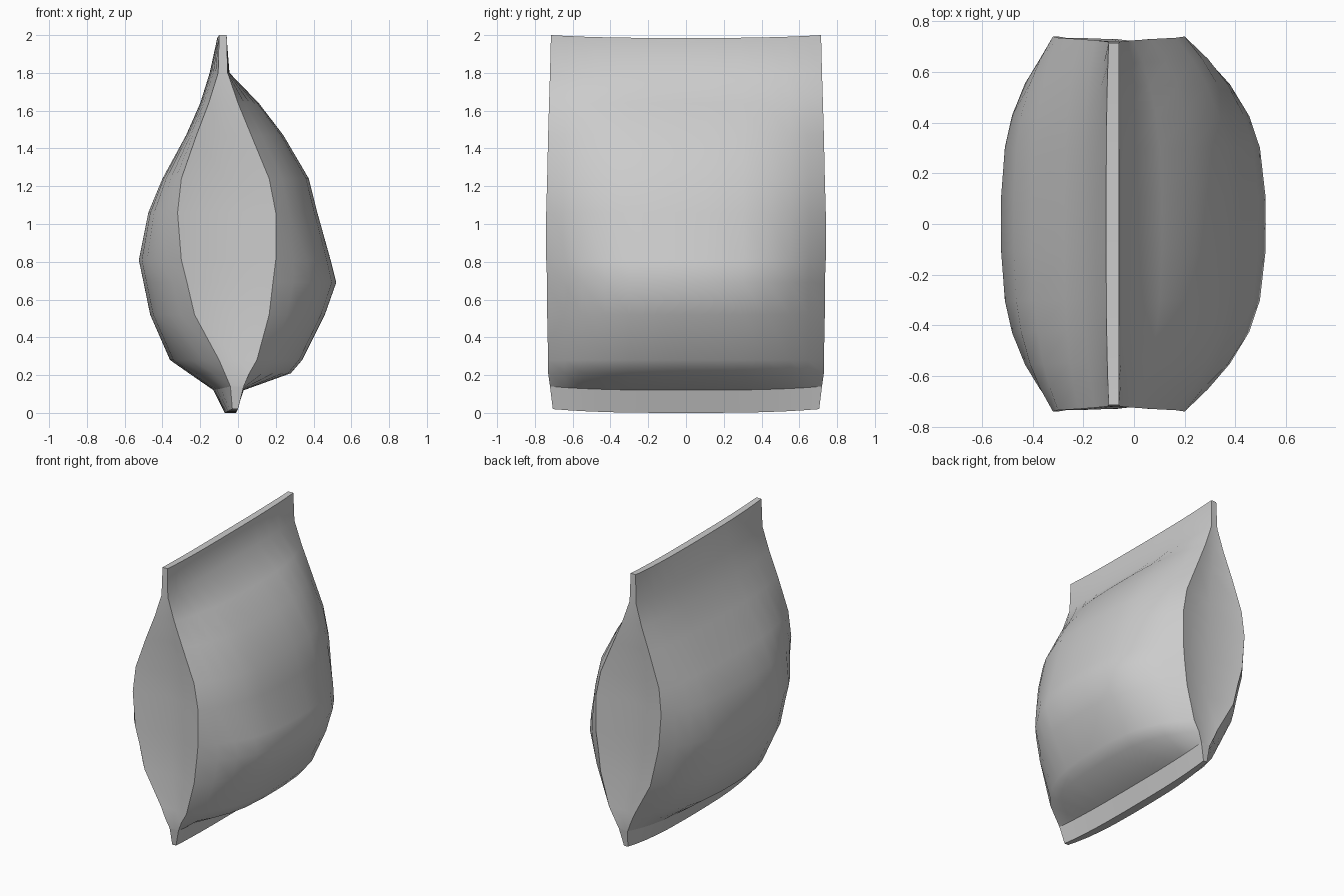
import bpy
import bmesh

default_cube = bpy.data.objects.get("Cube")
if default_cube:
    bpy.data.objects.remove(default_cube, do_unlink=True)

# Single plain material
foil = bpy.data.materials.new("plain grey foil")
foil.use_nodes = True
grey = (0.6, 0.6, 0.6, 1)
foil.diffuse_color = grey
foil.node_tree.nodes["Principled BSDF"].inputs["Base Color"].default_value = grey

# Bag levels: height, half length, end section (right, left), middle section (right, left)
LEVELS = [
    (.02, .705, -.03, 0, -.07, -.01),
    (.14, .72, -.04, .03, -.13, .03),
    (.21, .73, -.07, .06, -.26, .28),
    (.28, .73, -.1, .1, -.36, .34),
    (.52, .735, -.23, .165, -.465, .46),
    (.69, .735, -.27, .185, -.5, .52),
    (.81, .74, -.3, .2, -.525, .49),
    (1.06, .74, -.32, .2, -.475, .42),
    (1.24, .735, -.3, .165, -.4, .375),
    (1.47, .73, -.22, .07, -.275, .24),
    (1.64, .725, -.155, 0, -.2, .11),
    (1.8, .72, -.105, -.055, -.15, -.045),
    (2, .715, -.1, -.06, -.11, -.06),
]
HALF = [.15, .41, .58, .75, .88, 1]
STEPS = [-s for s in reversed(HALF)] + [0] + HALF
FIN_ROW, SEAL_ROW = 1, len(LEVELS) - 2


def section_ring(bm, level):
    """One closed horizontal loop: two bulging walls joined by folded ends."""
    z, length, end_right, end_left, mid_right, mid_left = level
    # The seals bow downwards slightly at the middle
    sag = .02 if z < .2 else .015 if z > 1.9 else 0

    def wall(end, mid):
        points = []
        for s in STEPS:
            bulge = 1 - abs(s) ** 3
            points.append((end + (mid - end) * bulge, s * length, z - sag * bulge))
        return points

    right, left = wall(end_right, mid_right), wall(end_left, mid_left)
    # The gusset crease is pushed in according to the width of the end
    crease_x = (end_right + end_left) / 2
    crease_y = length - .13 * max(0, end_left - end_right - .07)
    loop = right + [(crease_x, crease_y, z)]
    loop += left[::-1] + [(crease_x, -crease_y, z)]
    return [bm.verts.new(p) for p in loop]


bm = bmesh.new()
rings = [section_ring(bm, level) for level in LEVELS]
count = len(rings[0])

# Walls and folded ends
for low, high in zip(rings, rings[1:]):
    for i in range(count):
        j = (i + 1) % count
        bm.faces.new((low[i], low[j], high[j], high[i]))

# Narrow strips closing the bottom fin and the top seal
n = len(STEPS)
for ring in (rings[0], rings[-1]):
    for i in range(n - 1):
        a, b = ring[i], ring[i + 1]
        c, d = ring[2 * n - 1 - i], ring[2 * n - i]
        bm.faces.new((a, b, c, d))
    bm.faces.new((ring[n - 1], ring[n], ring[n + 1]))
    bm.faces.new((ring[2 * n], ring[2 * n + 1], ring[0]))
bmesh.ops.recalc_face_normals(bm, faces=bm.faces)

# Crisp folds along the fin and the four vertical end edges
for i in range(count):
    edge = bm.edges.get((rings[FIN_ROW][i], rings[FIN_ROW][(i + 1) % count]))
    edge.smooth = False
for low, high in zip(rings, rings[1:]):
    for i in (0, n - 1, n + 1, 2 * n):
        bm.edges.get((low[i], high[i])).smooth = False

mesh = bpy.data.meshes.new("pouch")
bm.to_mesh(mesh)
bm.free()
mesh.materials.append(foil)
pouch = bpy.data.objects.new("pouch", mesh)
bpy.context.collection.objects.link(pouch)

# Soft shading on the pillow, keeping the folds sharp
bpy.context.view_layer.objects.active = pouch
pouch.select_set(True)
bpy.ops.object.shade_smooth_by_angle(angle=.7, keep_sharp_edges=True)
